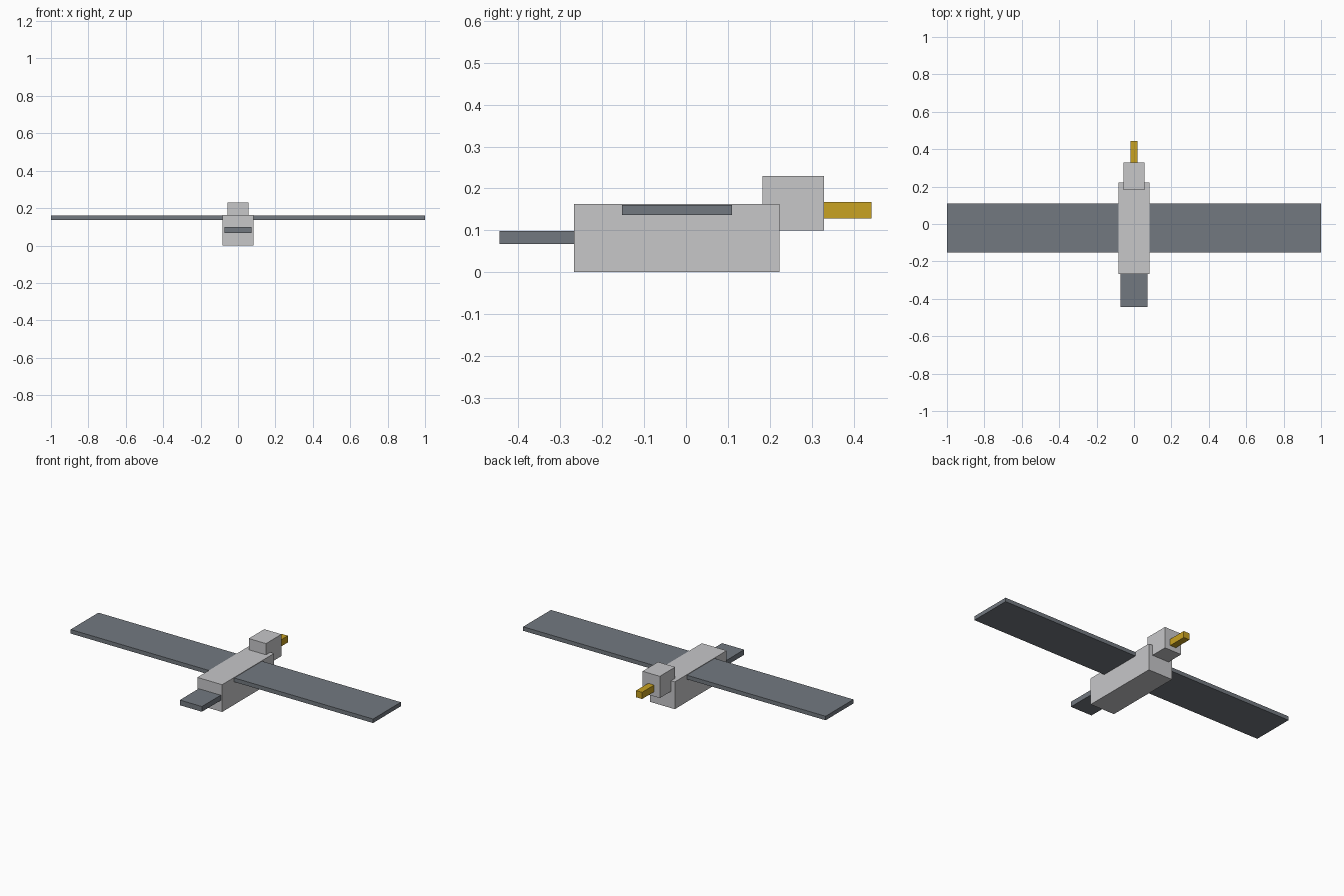
import bpy, bmesh
from mathutils import Vector

if "Cube" in bpy.data.objects:
    bpy.data.objects.remove(bpy.data.objects["Cube"])


def material(name, rgb):
    m = bpy.data.materials.new(name)
    m.diffuse_color = (*rgb, 1.0)
    m.use_nodes = True
    m.node_tree.nodes["Principled BSDF"].inputs["Base Color"].default_value = m.diffuse_color
    return m


light_grey = material("light_grey", (0.57, 0.57, 0.584))
slate_grey = material("slate_grey", (0.17, 0.19, 0.216))
gold = material("gold", (0.58, 0.36, 0.016))


def box(name, x, y, z, mat):
    """Box spanning the given (min, max) ranges."""
    lo, hi = (Vector(p) for p in zip(x, y, z))
    bm = bmesh.new()
    bmesh.ops.create_cube(bm, size=1.0)
    bmesh.ops.scale(bm, vec=hi - lo, verts=bm.verts)
    mesh = bpy.data.meshes.new(name)
    bm.to_mesh(mesh)
    bm.free()
    mesh.materials.append(mat)
    ob = bpy.data.objects.new(name, mesh)
    ob.location = (lo + hi) / 2
    bpy.context.collection.objects.link(ob)
    return ob


# Body, head and beak
box("body", (-0.082, 0.082), (-0.267, 0.223), (0, 0.163), light_grey)
box("head", (-0.057, 0.057), (0.183, 0.329), (0.1, 0.23), light_grey)
box("beak", (-0.02, 0.02), (0.329, 0.443), (0.128, 0.168), gold)

# Tail
box("tail", (-0.073, 0.073), (-0.445, -0.267), (0.067, 0.098), slate_grey)

# Wings, one on each side of the body
for side, x in (("left", (-1, -0.082)), ("right", (0.082, 1))):
    box(side + "_wing", x, (-0.153, 0.11), (0.136, 0.16), slate_grey)
